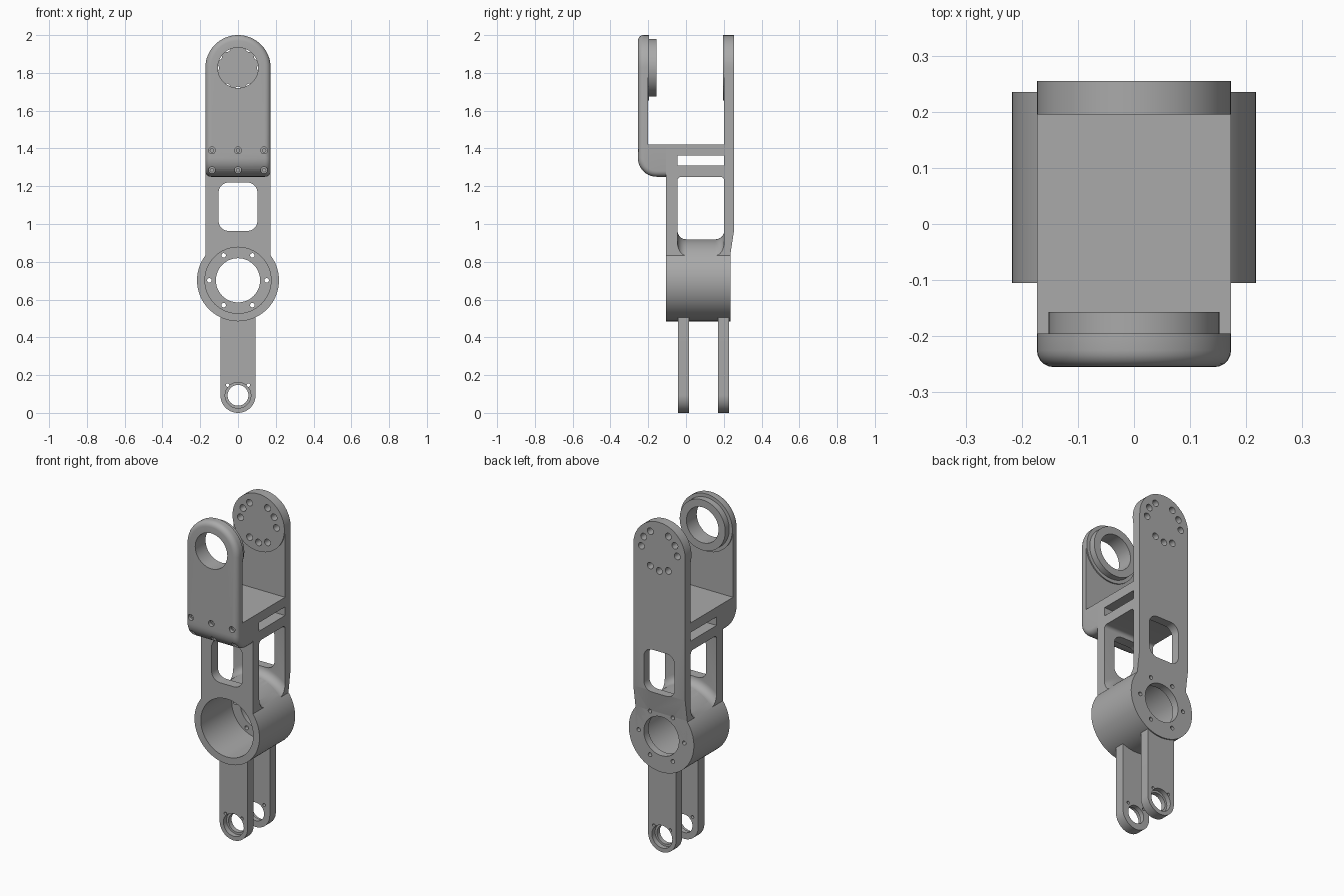
import bpy, bmesh
from math import sin, cos, pi, radians

if "Cube" in bpy.data.objects:
    bpy.data.objects.remove(bpy.data.objects["Cube"])

GREY = (0.40, 0.40, 0.40, 1)
metal = bpy.data.materials.new("grey metal")
metal.use_nodes = True
metal.diffuse_color = GREY
metal.node_tree.nodes["Principled BSDF"].inputs["Base Color"].default_value = GREY

W = 0.173               # half width of the arm
FRONT, BACK = -0.255, 0.255
PIVOT, HUB = 1.827, 0.702   # heights of the upper joint and the hub
HUB_R = 0.217


def to_object(name, bm):
    bmesh.ops.recalc_face_normals(bm, faces=bm.faces)
    mesh = bpy.data.meshes.new(name)
    bm.to_mesh(mesh)
    bm.free()
    mesh.materials.append(metal)
    ob = bpy.data.objects.new(name, mesh)
    bpy.context.collection.objects.link(ob)
    return ob


def prism_bm(points, axis, a, b):
    """Extrude a 2D outline along x (outline in y, z) or y (outline in x, z)."""
    bm = bmesh.new()
    put = (lambda u, v, d: (d, u, v)) if axis == "x" else (lambda u, v, d: (u, d, v))
    lo = [bm.verts.new(put(u, v, a)) for u, v in points]
    hi = [bm.verts.new(put(u, v, b)) for u, v in points]
    bm.faces.new(lo)
    bm.faces.new(hi)
    for i in range(len(points)):
        j = (i + 1) % len(points)
        bm.faces.new((lo[i], lo[j], hi[j], hi[i]))
    bmesh.ops.recalc_face_normals(bm, faces=bm.faces)
    return bm


def prism(name, points, axis, a, b):
    return to_object(name, prism_bm(points, axis, a, b))


def lathe(name, profile, x, z, n=64):
    """Solid of revolution about the y direction from (y, radius) pairs."""
    bm = bmesh.new()
    rings = [[bm.verts.new((x + r * cos(2 * pi * i / n), y, z + r * sin(2 * pi * i / n)))
              for i in range(n)] for y, r in profile]
    for p, q in zip(rings, rings[1:]):
        for i in range(n):
            j = (i + 1) % n
            bm.faces.new((p[i], p[j], q[j], q[i]))
    bm.faces.new(rings[0])
    bm.faces.new(rings[-1])
    return to_object(name, bm)


def rod(r, x, z, y0, y1, n=64, name="cutter"):
    return lathe(name, [(y0, r), (y1, r)], x, z, n)


def rect(u0, u1, v0, v1, r=0, n=8):
    if not r:
        return [(u0, v0), (u1, v0), (u1, v1), (u0, v1)]
    corners = [(u1 - r, v1 - r), (u0 + r, v1 - r), (u0 + r, v0 + r), (u1 - r, v0 + r)]
    return [(cu + r * cos(pi / 2 * (k + i / n)), cv + r * sin(pi / 2 * (k + i / n)))
            for k, (cu, cv) in enumerate(corners) for i in range(n + 1)]


def round_end(w, z_flat, z_centre, n=32):
    """Outline with one flat end and one half round end."""
    s = 1 if z_centre > z_flat else -1
    arc = [(w * cos(pi * i / n), z_centre + s * w * sin(pi * i / n)) for i in range(n + 1)]
    return [(w, z_flat)] + arc + [(-w, z_flat)]


def combine(ob, others, op="DIFFERENCE"):
    for other in others:
        mod = ob.modifiers.new("bool", "BOOLEAN")
        mod.operation, mod.solver, mod.object = op, "EXACT", other
        bpy.context.view_layer.objects.active = ob
        bpy.ops.object.modifier_apply(modifier=mod.name)
        bpy.data.objects.remove(other)
    return ob


def circle_spots(r, z, angles):
    return [(r * cos(radians(a)), z + r * sin(radians(a))) for a in angles]


# Front upper plate: round top, large rolled bottom edge, softened rim
bm = prism_bm(round_end(W, 1.25, PIVOT), "y", FRONT, -0.105)
low = [e for e in bm.edges if all(v.co.z < 1.26 and v.co.y < -0.25 for v in e.verts)]
bmesh.ops.bevel(bm, geom=low, offset=0.1, segments=10, profile=0.5, affect="EDGES")
bm.normal_update()


def is_cap(f):
    return f.normal.y < -0.05 or f.normal.z < -0.9


def is_side(f):
    return abs(f.normal.y) < 0.001 and not is_cap(f)


rim = [e for e in bm.edges if len(e.link_faces) == 2
       and any(map(is_cap, e.link_faces)) and any(map(is_side, e.link_faces))]
bmesh.ops.bevel(bm, geom=rim, offset=0.03, segments=5, profile=0.5, affect="EDGES")
front_plate = to_object("front_upper_plate", bm)
combine(front_plate, [prism("cutter", rect(-0.202, 0, 1.42, 2.2), "x", -0.4, 0.4)])
combine(front_plate, [rod(0.107, 0, PIVOT, -0.4, 0)])
for z, y in ((1.39, FRONT), (1.285, -0.231)):
    for x in (-0.138, 0, 0.138):
        bore = [(-0.4, 0.018), (y + 0.02, 0.018), (y + 0.02, 0.009), (y + 0.05, 0.009)]
        combine(front_plate, [lathe("cutter", bore, x, z, 20)])

# Inner pad and bearing ring on the front plate
bearing = lathe("bearing_ring", [(-0.202, W), (-0.195, W), (-0.195, 0.152), (-0.157, 0.152)],
                0, PIVOT)
combine(bearing, [rod(0.107, 0, PIVOT, -0.4, 0)])

# Back upper plate with its pad and three groups of three holes
back_plate = prism("back_upper_plate", round_end(W, 1.42, PIVOT), "y", 0.202, BACK)
back_pad = rod(W, 0, PIVOT, 0.195, 0.202, name="back_pad")
for part in (back_plate, back_pad):
    combine(part, [rod(0.02, x, z, 0.1, 0.4, 20) for x, z in
                   circle_spots(0.12, PIVOT, [a + d for a in (30, 150, 270) for d in (-30, 0, 30)])])


# Hub bore with a flange at the back and a ring of six bolt holes
def hub_cutters():
    bore = [(-0.3, 0.175), (0.19, 0.175), (0.19, 0.117), (0.4, 0.117)]
    return [lathe("cutter", bore, 0, HUB)] + [
        rod(0.012, x, z, 0.1, 0.4, 16) for x, z in circle_spots(0.152, HUB, range(0, 360, 60))]


hub = rod(HUB_R, 0, HUB, -0.105, 0.235, 96, "hub")
combine(hub, hub_cutters())

# Frame between hub and shelf: side profile with opening, slot and windows
frame = prism("middle_frame", [(-0.105, HUB), (0.235, HUB), (0.235, 0.84), (BACK, 0.97),
                               (BACK, 1.42), (-0.105, 1.42)], "x", -W, W)
Y0, Y1, FILLET = -0.045, 0.202, 0.045
curve = [(FILLET * (1 - cos(t * pi / 12)), HUB_R + FILLET * (1 - sin(t * pi / 12)))
         for t in range(7)]
flare = [(Y0 - 0.02, HUB_R + FILLET)] + [(Y0 + d, r) for d, r in curve]
flare += [(Y1 - d, r) for d, r in reversed(curve)] + [(Y1 + 0.02, HUB_R + FILLET)]
opening = prism("cutter", rect(Y0, Y1, 0.75, 1.25, 0.02), "x", -0.4, 0.4)
combine(opening, [lathe("cutter", flare, 0, HUB, 96)])
combine(frame, [opening,
                prism("cutter", rect(Y0, Y1, 1.31, 1.362), "x", -0.4, 0.4),
                prism("cutter", rect(-0.103, 0.103, 0.963, 1.22, 0.055), "y", -0.4, 0.4)])
combine(frame, hub_cutters())

# Pair of lower legs, each with a stepped pivot hole and two pin holes
LEG_W = 0.093
for name, y0, y1, s in (("front_leg", -0.042, 0.017, 1), ("back_leg", 0.17, 0.228, -1)):
    leg = prism(name, round_end(LEG_W, 0.515, LEG_W), "y", y0, y1)
    outer, inner = (y0, y1) if s > 0 else (y1, y0)
    bore = [(outer - s * 0.1, 0.068), (outer + s * 0.03, 0.068),
            (outer + s * 0.03, 0.055), (inner + s * 0.1, 0.055)]
    combine(leg, [lathe("cutter", bore, 0, LEG_W, 48)])
    combine(leg, [rod(0.009, x, 0.147, y0 - 0.1, y1 + 0.1, 16) for x in (-0.055, 0.055)])

# Smooth curved faces, keep machined edges crisp
for ob in bpy.context.collection.objects:
    ob.select_set(ob.type == "MESH")
bpy.ops.object.shade_smooth_by_angle(angle=radians(30))
